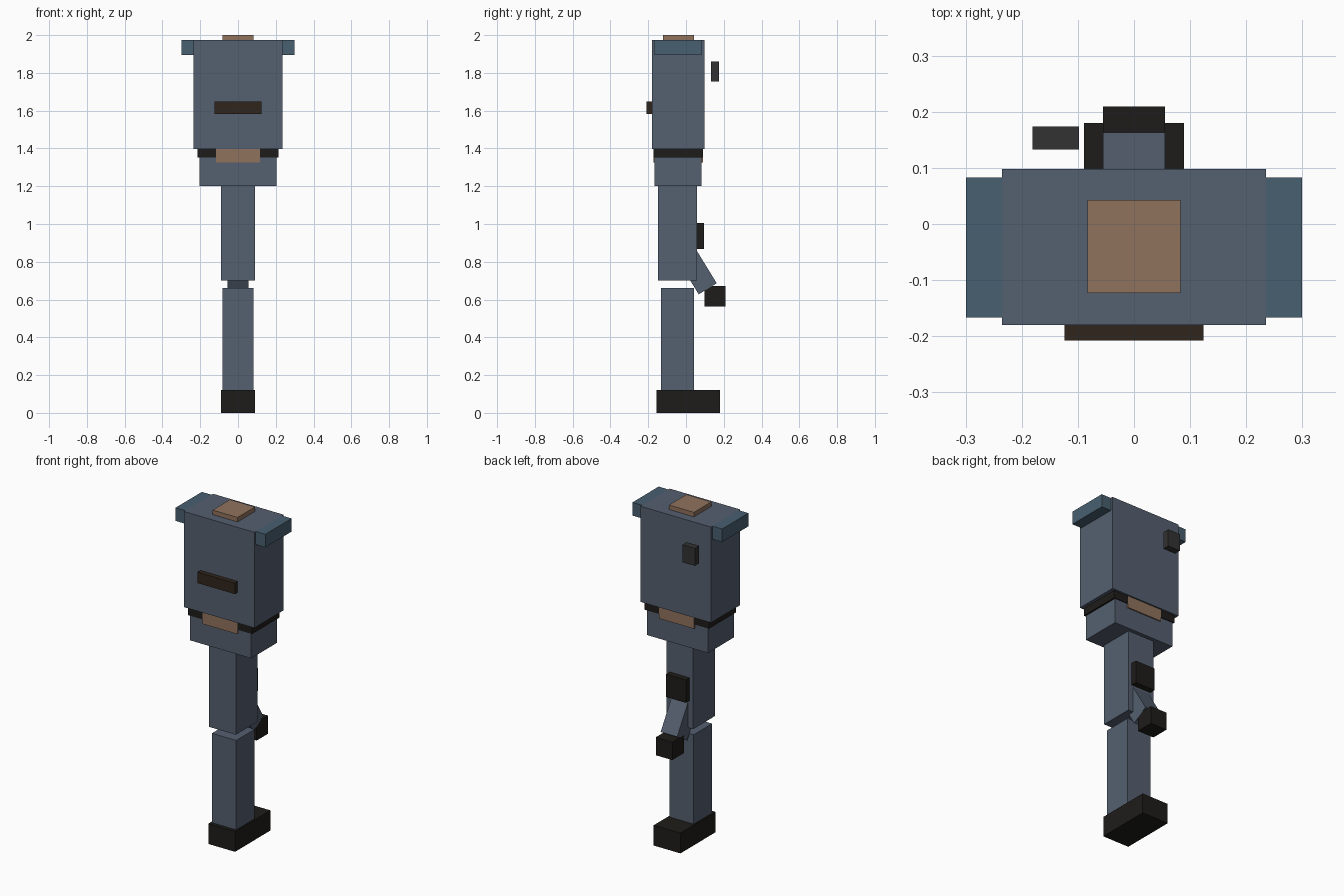
import bpy, bmesh
from mathutils import Matrix, Vector

if "Cube" in bpy.data.objects:
    bpy.data.objects.remove(bpy.data.objects["Cube"])


def material(name, r, g, b):
    m = bpy.data.materials.new(name)
    m.diffuse_color = (r, g, b, 1)
    m.use_nodes = True
    m.node_tree.nodes["Principled BSDF"].inputs["Base Color"].default_value = m.diffuse_color
    return m


CLOTH = material("cloth", 0.09, 0.115, 0.16)
SLEEVE = material("sleeve", 0.065, 0.115, 0.16)
SKIN = material("skin", 0.28, 0.17, 0.11)
BLACK = material("black", 0.013, 0.012, 0.01)
LEATHER = material("leather", 0.03, 0.019, 0.012)
GREY = material("dark_grey", 0.032, 0.032, 0.032)


def box(name, mat, x, y, z, tilt=0.0):
    """Box from (min, max) ranges, optionally tilted about its centre on x."""
    ranges = (x, y, z)
    bm = bmesh.new()
    bmesh.ops.create_cube(bm, size=1)
    bmesh.ops.scale(bm, vec=Vector([b - a for a, b in ranges]), verts=bm.verts)
    mesh = bpy.data.meshes.new(name)
    bm.to_mesh(mesh)
    bm.free()
    mesh.materials.append(mat)
    ob = bpy.data.objects.new(name, mesh)
    ob.location = [(a + b) / 2 for a, b in ranges]
    ob.rotation_euler.x = tilt
    bpy.context.collection.objects.link(ob)
    return ob


def centred(name, mat, half, y, z, tilt=0.0):
    return box(name, mat, (-half, half), y, z, tilt)


# Upper body
centred("neck", SKIN, 0.083, (-0.123, 0.043), (1.973, 2.0))
centred("torso", CLOTH, 0.235, (-0.18, 0.098), (1.397, 1.973))
centred("chest_strap", LEATHER, 0.124, (-0.208, -0.18), (1.582, 1.648))
box("back_radio", GREY, (-0.181, -0.098), (0.133, 0.174), (1.754, 1.859))
for side, label in ((-1, "left"), (1, "right")):
    box(label + "_shoulder", SLEEVE, tuple(sorted((side * 0.235, side * 0.299))),
        (-0.167, 0.083), (1.894, 1.973))

# Waist
centred("belt", BLACK, 0.214, (-0.171, 0.087), (1.351, 1.397))
centred("waist_skin", SKIN, 0.117, (-0.173, 0.089), (1.325, 1.397))
centred("pelvis", CLOTH, 0.204, (-0.166, 0.082), (1.2, 1.351))

# Leg and boot
centred("thigh", CLOTH, 0.089, (-0.147, 0.059), (0.702, 1.2))
centred("shin", CLOTH, 0.081, (-0.133, 0.043), (0.122, 0.66))
centred("boot", BLACK, 0.089, (-0.155, 0.18), (0.0, 0.122))

# Forearm hanging behind the thigh, its pad and glove
centred("rear_pad", BLACK, 0.066, (0.059, 0.095), (0.868, 1.005))
arm_tilt = 0.55
length = 0.26
end = Vector((0, 0.115, 0.657))
mid = end + Matrix.Rotation(arm_tilt, 3, "X") @ Vector((0, 0, length / 2))
centred("forearm", CLOTH, 0.055, (mid.y - 0.056, mid.y + 0.056),
        (mid.z - length / 2, mid.z + length / 2), arm_tilt)
centred("glove", BLACK, 0.055, (0.099, 0.209), (0.564, 0.672))
